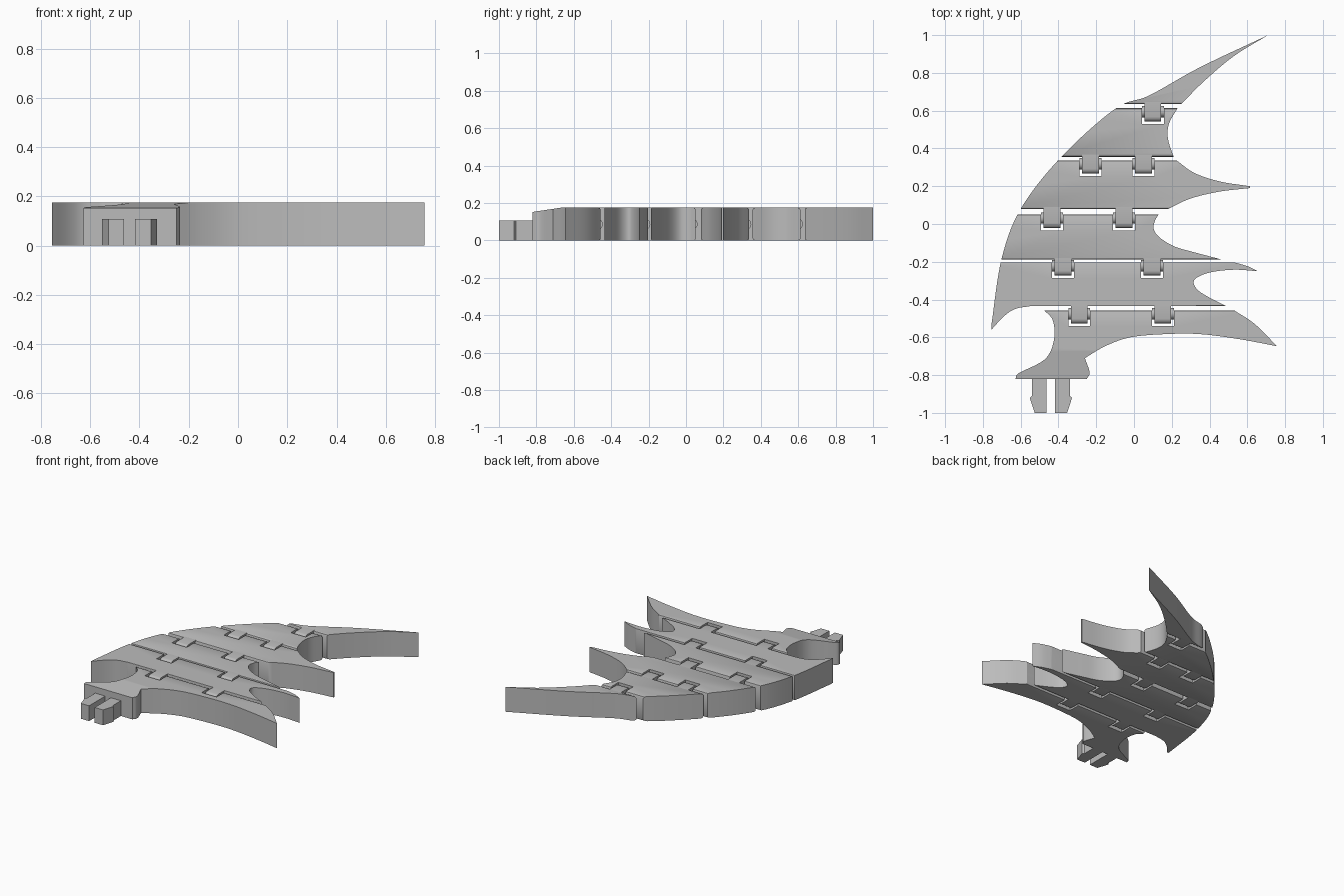
import bpy
import bmesh
import math
from mathutils import Matrix, Vector

cube = bpy.data.objects.get("Cube")
if cube:
    bpy.data.objects.remove(cube, do_unlink=True)

THICK = 0.175
CHAMFER = 0.014
TAB_HALF, SLOT_HALF = 0.044, 0.058
TAB_REACH, SLOT_DEPTH = 0.07, 0.084

grey = bpy.data.materials.new("plain_grey")
grey.use_nodes = True
grey.diffuse_color = (0.5, 0.5, 0.5, 1)
grey.node_tree.nodes["Principled BSDF"].inputs["Base Color"].default_value = grey.diffuse_color


def smooth_path(points, steps=5):
    """Catmull-Rom curve through the points."""
    pts = [Vector(p) for p in points]
    pts = [2 * pts[0] - pts[1]] + pts + [2 * pts[-1] - pts[-2]]
    path = []
    for a, b, c, d in zip(pts, pts[1:], pts[2:], pts[3:]):
        for i in range(steps):
            t = i / steps
            path.append(0.5 * (2 * b + (c - a) * t + (2 * a - 5 * b + 4 * c - d) * t ** 2
                               + (3 * b - a - 3 * c + d) * t ** 3))
    return path + [pts[-2]]


def finish(bm, name):
    bmesh.ops.recalc_face_normals(bm, faces=bm.faces)
    mesh = bpy.data.meshes.new(name)
    bm.to_mesh(mesh)
    bm.free()
    mesh.materials.append(grey)
    obj = bpy.data.objects.new(name, mesh)
    bpy.context.collection.objects.link(obj)
    bpy.ops.object.select_all(action="DESELECT")
    obj.select_set(True)
    bpy.context.view_layer.objects.active = obj
    bpy.ops.object.shade_smooth_by_angle(angle=math.radians(30))
    return obj


def slab(outline, height):
    """Flat outline raised to a solid, skipping doubled points."""
    bm = bmesh.new()
    clean = []
    for p in outline:
        p = Vector(p)
        if not clean or (p - clean[-1]).length > 0.001:
            clean.append(p)
    if (clean[0] - clean[-1]).length < 0.001:
        clean.pop()
    base = bm.faces.new([bm.verts.new((p.x, p.y, 0)) for p in clean])
    top = bmesh.ops.extrude_face_region(bm, geom=[base])["geom"]
    verts = [v for v in top if isinstance(v, bmesh.types.BMVert)]
    bmesh.ops.translate(bm, verts=verts, vec=(0, 0, height))
    return bm


def chamfer_at(bm, levels, width, segments):
    """Round the top and bottom edges lying along the given y levels."""
    edges = [e for e in bm.edges
             if abs(e.verts[0].co.z - e.verts[1].co.z) < 1e-5
             and any(all(abs(v.co.y - y) < 1e-4 for v in e.verts) for y in levels)]
    bmesh.ops.bevel(bm, geom=edges, offset=width, segments=segments, profile=0.5,
                    affect="EDGES", clamp_overlap=True)


# Long outer edge shared by the wing sections
OUTER = smooth_path([(.71, 1), (.35, .83), (.08, .68), (-.1, .61), (-.39, .35),
                     (-.6, .08), (-.7, -.18), (-.75, -.5), (-.755, -.56)], 8)


def outer_at(y):
    for a, b in zip(OUTER, OUTER[1:]):
        if b.y <= y <= a.y:
            return a.lerp(b, (a.y - y) / (a.y - b.y))
    return OUTER[-1]


def outer_between(high, low):
    inside = [p for p in OUTER if low + 0.004 < p.y < high - 0.004]
    return [outer_at(high)] + inside + [outer_at(low)]


def notched_edge(y, centres):
    """Straight back edge, right to left, with hinge slots."""
    path = []
    for c in sorted(centres, reverse=True):
        r, l = c + SLOT_HALF, c - SLOT_HALF
        path += [(r, y), (r, y - SLOT_DEPTH), (l, y - SLOT_DEPTH), (l, y)]
    return path


def chain(*runs):
    return [p for run in runs for p in smooth_path(run)]


# Gaps from tip to root: front wall above, back wall below, hinge centres
GAPS = [
    (.635, .613, [.1]),
    (.355, .337, [-.23, .05]),
    (.08, .05, [-.434, -.053]),
    (-.187, -.203, [-.376, .095]),
    (-.435, -.457, [-.29, .153]),
]

# Inner edges of each section, from front to back
INNER = [
    chain([(.25, .635), (.37, .755), (.53, .89), (.71, 1)]),
    chain([(.21, .355), (.18, .45), (.185, .53), (.23, .613)]),
    chain([(.18, .08), (.3, .135), (.455, .172), (.613, .19)],
          [(.613, .2), (.455, .225), (.32, .27), (.225, .337)]),
    chain([(.46, -.187), (.32, -.15), (.217, -.12), (.14, -.075), (.105, -.03),
           (.11, .015), (.13, .05)]),
    chain([(.49, -.435), (.4, -.39), (.333, -.345), (.32, -.295), (.4, -.257),
           (.53, -.242), (.656, -.25)], [(.656, -.25), (.6, -.223), (.53, -.203)]),
]

# Wing sections
NAMES = ["tip", "second", "third", "fourth", "hooked"]
for i, name in enumerate(NAMES):
    front = GAPS[i][0]
    back, hinges = (GAPS[i - 1][1], GAPS[i - 1][2]) if i else (1.0, [])
    if name == "hooked":
        hook = chain([(-.755, -.56), (-.69, -.49), (-.63, -.45), (-.55, front)])
        outer = outer_between(back, -.56) + hook
    else:
        outer = outer_between(back, front)
    bm = slab(INNER[i] + notched_edge(back, hinges) + outer, THICK)
    chamfer_at(bm, [front, back], CHAMFER, 2)
    finish(bm, name + "_wing_section")

# Root section with its neck
root_back, root_hinges = GAPS[-1][1:]
root = chain([(.53, root_back), (.64, -.53), (.757, -.647)][::-1])
root += notched_edge(root_back, root_hinges)
root += chain([(-.475, root_back), (-.43, -.51), (-.423, -.61), (-.47, -.715),
               (-.61, -.79), (-.627, -.82)])
root += chain([(-.25, -.82), (-.235, -.785), (-.26, -.71)],
              [(-.26, -.71), (-.153, -.647), (-.02, -.6), (.164, -.583), (.35, -.583),
               (.56, -.61), (.757, -.647)])
bm = slab(root, THICK)
bmesh.ops.bisect_plane(bm, geom=bm.verts[:] + bm.edges[:] + bm.faces[:],
                       plane_co=(0, -.67, 0), plane_no=(0, 1, 0))
for v in bm.verts:
    if v.co.z > 0.1 and v.co.y < -.67:
        v.co.z += (v.co.y + .67) * 0.15
chamfer_at(bm, [root_back], CHAMFER, 2)
finish(bm, "root_wing_section")

# Hinge tabs and pins
for g, (front, back, centres) in enumerate(GAPS):
    for h, c in enumerate(centres):
        start, end = front + CHAMFER, back - TAB_REACH
        l, r = c - TAB_HALF, c + TAB_HALF
        bm = slab([(l, end), (r, end), (r, start), (l, start)], THICK)
        chamfer_at(bm, [end], 0.025, 3)
        finish(bm, f"hinge_tab_{g}_{h}")

        bm = bmesh.new()
        place = Matrix.Translation((c, back - 0.018, THICK / 2)) @ Matrix.Rotation(math.pi / 2, 4, "Y")
        bmesh.ops.create_cone(bm, cap_ends=True, segments=24, radius1=0.03, radius2=0.03,
                              depth=2 * SLOT_HALF, matrix=place)
        finish(bm, f"hinge_pin_{g}_{h}")

# Split plug: two barbed prongs mirrored about the neck centre
PLUG_X = -.44
PRONG = [(.022, -.81), (.022, -1), (.086, -1), (.112, -.92), (.1, -.91), (.1, -.81)]
for side, name in ((-1, "right_prong"), (1, "left_prong")):
    finish(slab([(PLUG_X + side * x, y) for x, y in PRONG], 0.108), name)
